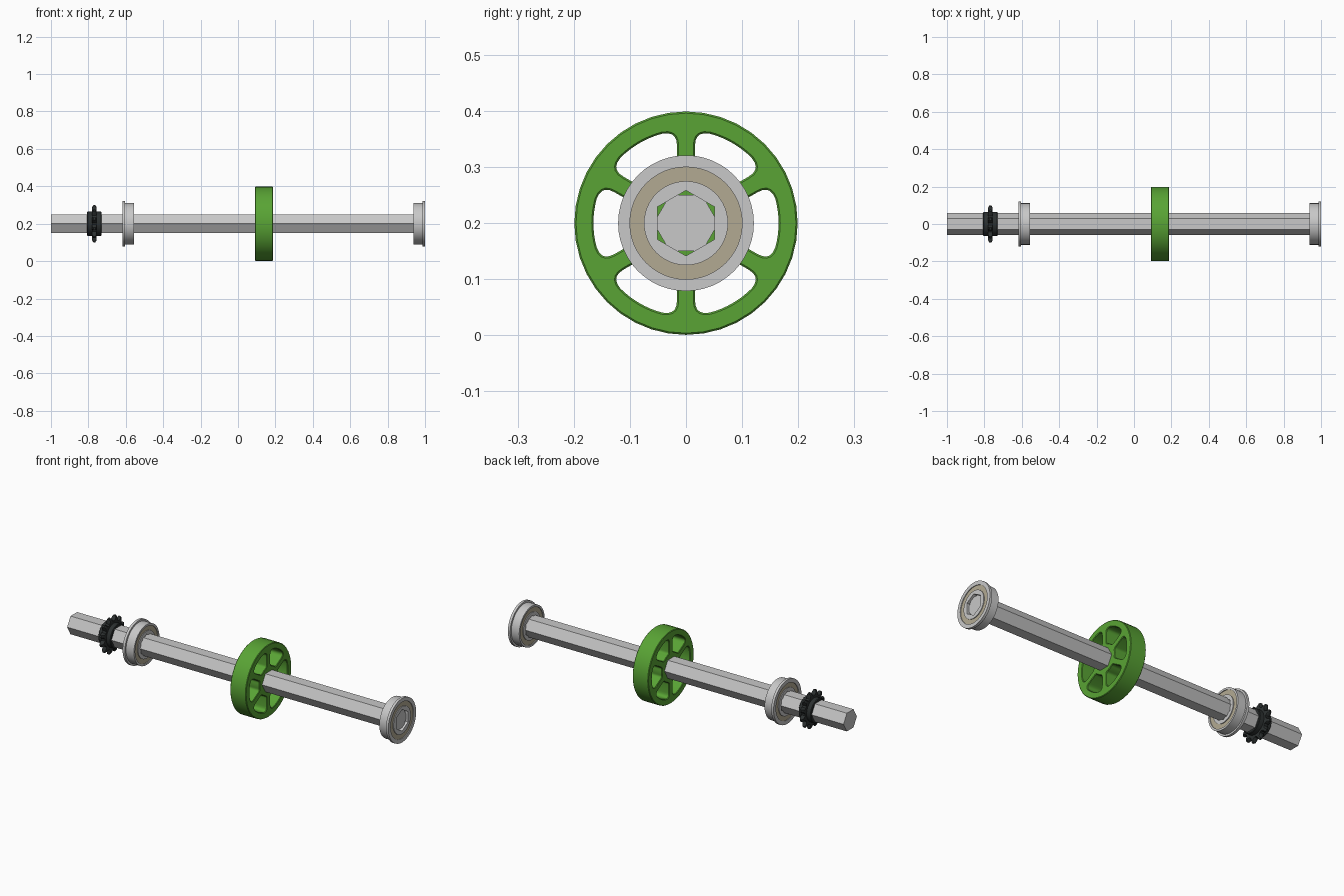
import bpy, bmesh
from math import pi, sin, cos, asin, radians
from mathutils import Matrix, Vector

cube = bpy.data.objects.get("Cube")
if cube:
    bpy.data.objects.remove(cube, do_unlink=True)

AXIS_Z = 0.2        # height of the shaft centre line
HEX = 0.05          # half the distance across the shaft flats


def material(name, rgb):
    m = bpy.data.materials.new(name)
    m.use_nodes = True
    m.diffuse_color = (*rgb, 1)
    m.node_tree.nodes["Principled BSDF"].inputs["Base Color"].default_value = (*rgb, 1)
    return m


METAL = material("brushed_metal", (0.58, 0.58, 0.58))
TAN = material("tan_seal", (0.45, 0.40, 0.29))
GREEN = material("green_plastic", (0.10, 0.37, 0.035))
BLACK = material("black_metal", (0.025, 0.03, 0.03))


def add_object(name, mesh, mats):
    obj = bpy.data.objects.new(name, mesh)
    bpy.context.collection.objects.link(obj)
    for m in mats:
        mesh.materials.append(m)
    bpy.ops.object.select_all(action='DESELECT')
    obj.select_set(True)
    bpy.context.view_layer.objects.active = obj
    bpy.ops.object.shade_smooth_by_angle(angle=radians(30))
    return obj


def hexagon(apothem, corner=0):
    """Radius of a hexagon by angle, with one corner at the given angle."""
    return lambda a: apothem / cos((a - corner) % (pi / 3) - pi / 6)


def loft(name, rings, mats, segments=48, closed=True, painted=()):
    """Join rings (x, radius) around the shaft axis; radius may vary by angle."""
    bm = bmesh.new()
    loops = []
    for x, radius in rings:
        loop = []
        for i in range(segments):
            a = 2 * pi * i / segments
            r = radius(a) if callable(radius) else radius
            loop.append(bm.verts.new((x, r * cos(a), AXIS_Z + r * sin(a))))
        loops.append(loop)
    for k in range(len(loops) if closed else len(loops) - 1):
        p, q = loops[k], loops[(k + 1) % len(loops)]
        for i in range(segments):
            j = (i + 1) % segments
            f = bm.faces.new((p[i], p[j], q[j], q[i]))
            f.material_index = 1 if k in painted else 0
    if not closed:
        bm.faces.new(loops[0])
        bm.faces.new(loops[-1])
    bmesh.ops.recalc_face_normals(bm, faces=bm.faces)
    mesh = bpy.data.meshes.new(name)
    bm.to_mesh(mesh)
    bm.free()
    return add_object(name, mesh, mats)


# Hexagonal shaft, flats at top and bottom
loft("hex_shaft", [(-1, hexagon(HEX)), (0.988, hexagon(HEX))], [METAL], 6, closed=False)


# Flanged bearings with recessed seals on both faces
def bearing(name, start, side):
    bore = hexagon(HEX + 0.0005, pi / 2)
    inner, seal, body, flange = 0.075, 0.1, 0.111, 0.121
    step, end, dip = 0.048, 0.062, 0.004
    profile = [(0, bore), (0, inner), (dip, inner), (dip, seal), (0, seal), (0, body),
               (step, body), (step, flange), (end, flange), (end, seal),
               (end - dip, seal), (end - dip, inner), (end, inner), (end, bore)]
    loft(name, [(start + side * t, r) for t, r in profile], [METAL, TAN], painted=(2, 10))


bearing("left_bearing", 0.938, 1)
bearing("right_bearing", -0.556, -1)


# Sprocket: hub with a ring of tapered teeth
def teeth(height, count=12, root=0.077, tip=0.102):
    def radius(a):
        wave = 0.5 - 0.5 * cos(a * count)
        shape = min(1, max(0, 1.5 * wave - 0.25))
        return root + (tip - root) * height * shape
    return radius


mid, hub = -0.768, 0.065
half = [(0.038, hexagon(HEX + 0.0005)), (0.038, hub - 0.003), (0.035, hub),
        (0.012, hub), (0.012, teeth(0.5)), (0.005, teeth(1))]
loft("sprocket", [(mid - x, r) for x, r in half] + [(mid + x, r) for x, r in reversed(half)],
     [BLACK], segments=96)


# Spoked wheel: a filled outline with six rounded windows
def polar(r, a):
    return Vector((r * cos(a), r * sin(a)))


def rounded(p, corner, q, steps=5):
    ts = [i / steps for i in range(steps + 1)]
    return [p * (1 - t) ** 2 + corner * 2 * t * (1 - t) + q * t * t for t in ts]


def window(turn, outer, inner, spoke, fillet):
    ao = pi / 6 - asin(spoke / outer)
    ai = pi / 6 - asin(spoke / inner)
    small = fillet / 2

    def edge(r):
        return polar(r, pi / 6 - asin(spoke / r))

    bend = ao - fillet / outer
    side = [polar(outer, bend * i / 4) for i in range(4)]
    side += rounded(polar(outer, bend), polar(outer, ao), edge(outer - fillet))
    side += rounded(edge(inner + small), polar(inner, ai), polar(inner, ai - small / inner))
    side.append(polar(inner, 0))
    other = [Vector((p.x, -p.y)) for p in reversed(side[1:-1])]
    return [Matrix.Rotation(turn, 2) @ p for p in side + other]


bevel, rim = 0.003, 0.199
outlines = [[polar(rim - bevel, 2 * pi * i / 40 + pi / 2) for i in range(40)]]
outlines += [window(i * pi / 3, 0.165 + bevel, 0.08 - bevel, 0.016 - bevel, 0.03)
             for i in range(6)]
curve = bpy.data.curves.new("wheel_outline", 'CURVE')
curve.dimensions = '2D'
curve.fill_mode = 'BOTH'
curve.extrude = 0.048 - bevel
curve.bevel_depth = bevel
curve.bevel_resolution = 0
for points in outlines:
    spline = curve.splines.new('POLY')
    spline.points.add(len(points) - 1)
    for sp, p in zip(spline.points, points):
        sp.co = (p.x, p.y, 0, 1)
    spline.use_cyclic_u = True
helper = bpy.data.objects.new("wheel_outline", curve)
bpy.context.collection.objects.link(helper)
bpy.context.view_layer.update()
wheel = bpy.data.meshes.new_from_object(helper.evaluated_get(bpy.context.evaluated_depsgraph_get()))
bpy.data.objects.remove(helper, do_unlink=True)

# Turn the wheel onto the shaft axis
bm = bmesh.new()
bm.from_mesh(wheel)
bmesh.ops.remove_doubles(bm, verts=bm.verts, dist=0.0001)
bmesh.ops.recalc_face_normals(bm, faces=bm.faces)
bm.transform(Matrix.Translation((0.139, 0, AXIS_Z))
             @ Matrix(((0, 0, 1, 0), (1, 0, 0, 0), (0, 1, 0, 0), (0, 0, 0, 1))))
bm.to_mesh(wheel)
bm.free()
wheel.materials.clear()
add_object("spoked_wheel", wheel, [GREEN])
